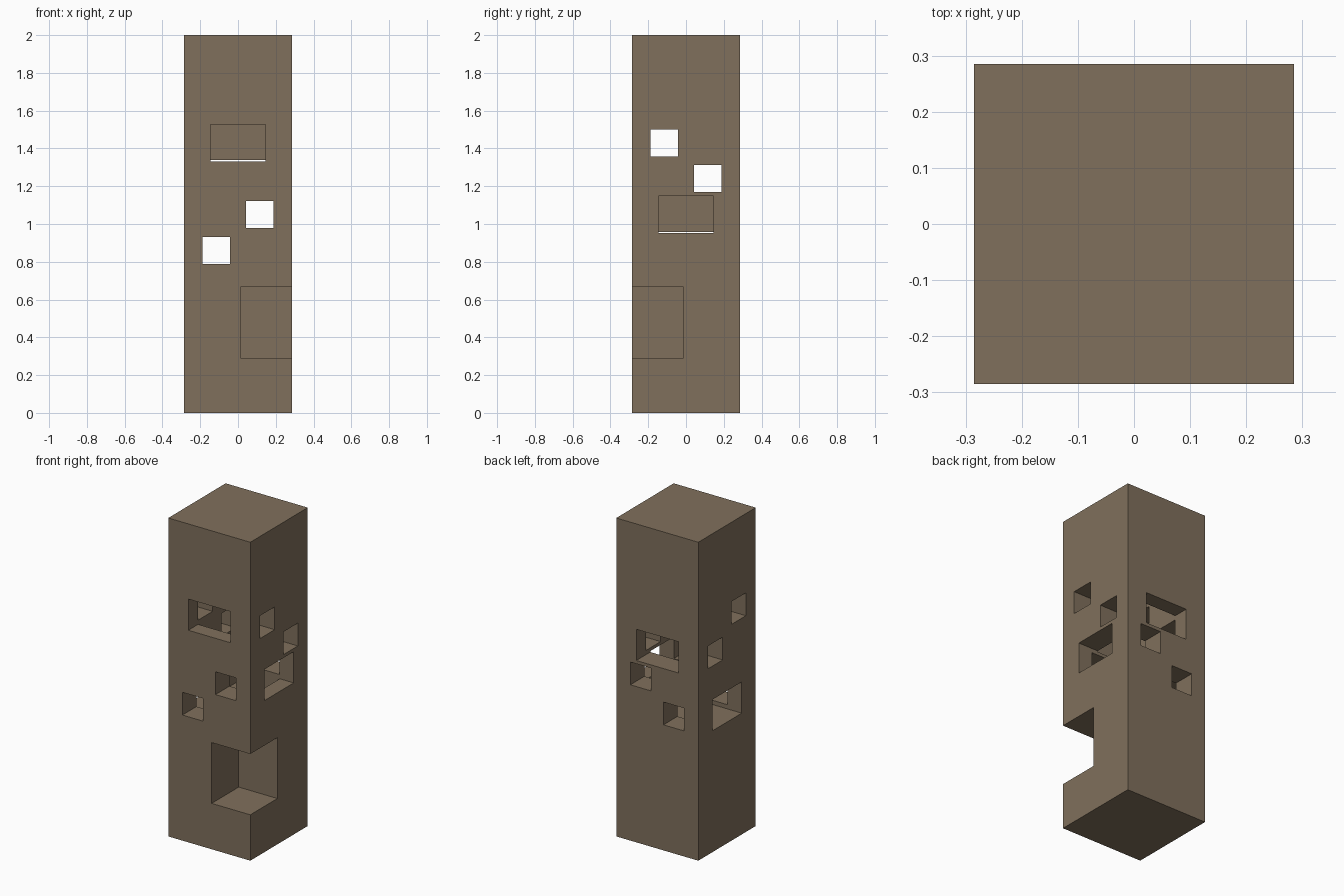
import bpy
from mathutils import Vector

if "Cube" in bpy.data.objects:
    bpy.data.objects.remove(bpy.data.objects["Cube"], do_unlink=True)

stone = bpy.data.materials.new("warm grey brown")
stone.use_nodes = True
colour = (0.216, 0.162, 0.107, 1)
stone.diffuse_color = colour
stone.node_tree.nodes["Principled BSDF"].inputs["Base Color"].default_value = colour

HALF = 0.285      # half the tower width
OUT = 0.4         # cutters reach past the faces
WIDE = 0.146      # half the width of a window
END = 0.188       # how far past the centre a window reaches


def box(name, low, high):
    low, high = Vector(low), Vector(high)
    bpy.ops.mesh.primitive_cube_add(size=1, location=(low + high) / 2)
    ob = bpy.context.object
    ob.name = name
    ob.scale = high - low
    bpy.ops.object.transform_apply(location=True, rotation=False, scale=True)
    ob.data.materials.append(stone)
    return ob


tower = box("tower", (-HALF, -HALF, 0), (HALF, HALF, 2))


def cut(low, high):
    cutter = box("cutter", low, high)
    cutter.hide_render = True
    bpy.context.view_layer.objects.active = tower
    mod = tower.modifiers.new("cut", 'BOOLEAN')
    mod.operation = 'DIFFERENCE'
    mod.solver = 'EXACT'
    mod.object = cutter
    bpy.ops.object.modifier_apply(modifier=mod.name)
    bpy.data.objects.remove(cutter, do_unlink=True)


def cut_level(z, axis, side, hole_side):
    """A wide window in one face, crossed by a small square tunnel."""
    def place(along, across, height):
        corners = []
        for i in (0, 1):
            xy = (along[i], across[i]) if axis == 'X' else (across[i], along[i])
            corners.append((*xy, z + height * (2 * i - 1)))
        cut(*corners)

    place(sorted((side * OUT, -side * END)), (-WIDE, WIDE), 0.098)
    # the tunnel runs the other way, right through the tower
    place(sorted((hole_side * 0.043, hole_side * 0.187)), (-OUT, OUT), 0.0715)


# Spiral of windows and tunnels, from the top down
cut_level(1.43, 'Y', -1, -1)
cut_level(1.24, 'Y', 1, 1)
cut_level(1.05, 'X', 1, 1)
cut_level(0.86, 'X', -1, -1)

# Notch through the front left corner
cut((0.0165, -OUT, 0.288), (OUT, -0.0165, 0.67))

for face in tower.data.polygons:
    face.use_smooth = False
    face.material_index = 0
